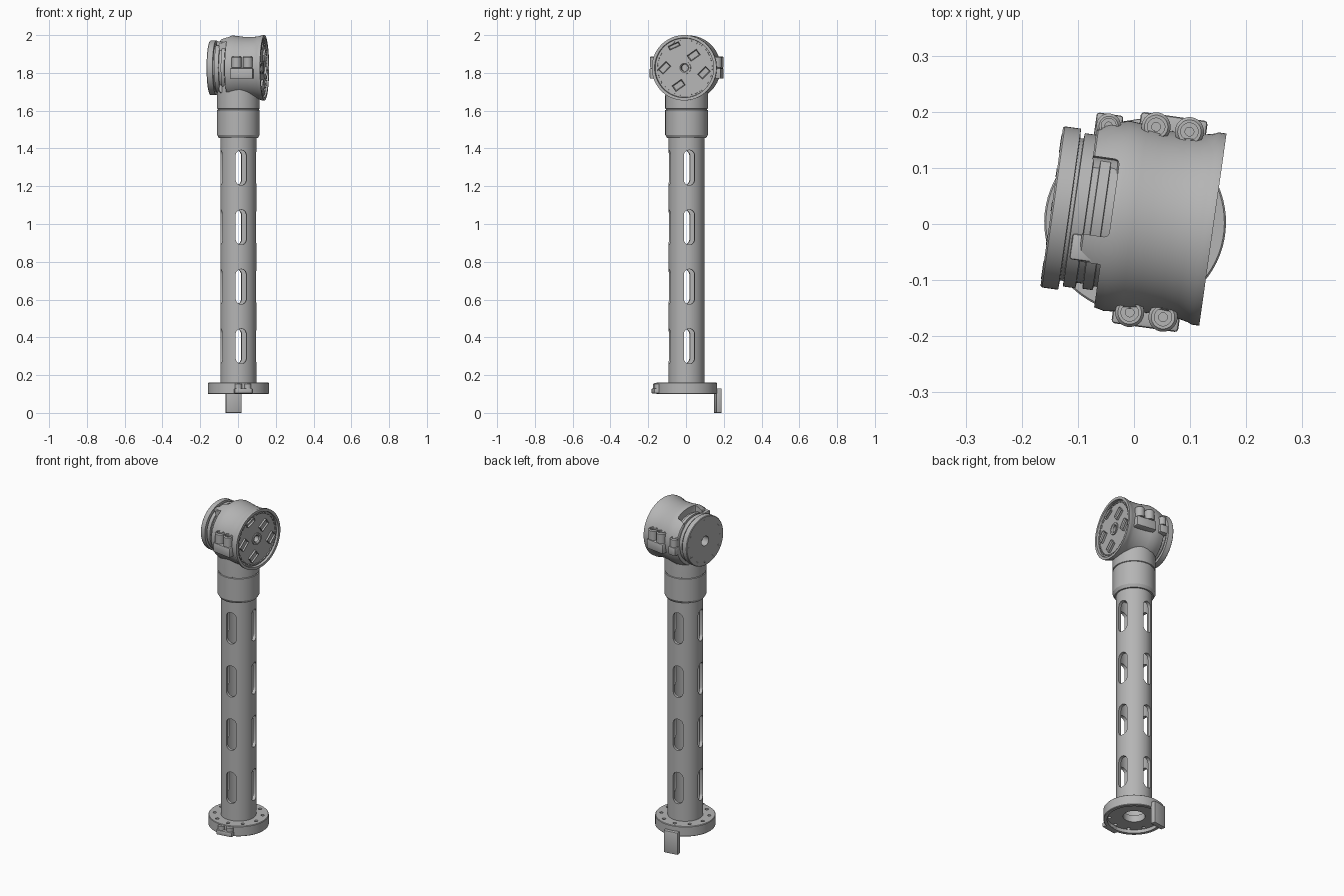
import bpy, bmesh
from math import pi, sin, cos, radians
from mathutils import Matrix, Vector

old = bpy.data.objects.get("Cube")
if old:
    bpy.data.objects.remove(old, do_unlink=True)

grey = bpy.data.materials.new("machined grey")
grey.use_nodes = True
grey.diffuse_color = (0.46, 0.46, 0.46, 1)
grey.node_tree.nodes["Principled BSDF"].inputs["Base Color"].default_value = (0.46, 0.46, 0.46, 1)
parts = []


def move(x, y, z):
    return Matrix.Translation((x, y, z))


def turn(deg, axis="Z"):
    return Matrix.Rotation(radians(deg), 4, axis)


def finish(name, bm, matrix):
    bmesh.ops.recalc_face_normals(bm, faces=bm.faces)
    mesh = bpy.data.meshes.new(name)
    bm.to_mesh(mesh)
    bm.free()
    mesh.transform(matrix)
    mesh.materials.append(grey)
    obj = bpy.data.objects.new(name, mesh)
    bpy.context.collection.objects.link(obj)
    parts.append(obj)
    return obj


def lathe(name, profile, matrix=Matrix(), steps=72):
    """Revolve (radius, height) points about z."""
    bm = bmesh.new()
    vs = [bm.verts.new((r, 0, h)) for r, h in profile]
    es = [bm.edges.new(pair) for pair in zip(vs, vs[1:])]
    bmesh.ops.spin(bm, geom=vs + es, cent=(0, 0, 0), axis=(0, 0, 1),
                   angle=2 * pi, steps=steps, use_duplicate=False)
    bmesh.ops.remove_doubles(bm, verts=bm.verts, dist=1e-5)
    return finish(name, bm, matrix)


def box(name, low, high, matrix=Matrix(), bevel=0.0, pocket=0.0):
    """Box between two corners, with optional bevel or a pocket in its +x face."""
    bm = bmesh.new()
    low, high = Vector(low), Vector(high)
    bmesh.ops.create_cube(bm, size=1, matrix=Matrix.Translation((low + high) / 2)
                          @ Matrix.Diagonal((*(high - low), 1)))
    if bevel:
        bmesh.ops.bevel(bm, geom=bm.edges[:], offset=bevel, segments=2,
                        affect="EDGES", profile=0.5)
    if pocket:
        face = max(bm.faces, key=lambda f: f.calc_center_median().x)
        bmesh.ops.inset_region(bm, faces=[face], thickness=pocket)
        bmesh.ops.translate(bm, verts=face.verts, vec=(-0.008, 0, 0))
    return finish(name, bm, matrix)


def slot(matrix, half_width, half_height, near, far):
    """Round-ended slot cutter running along x."""
    bm = bmesh.new()
    pts = []
    for i in range(24):
        a = 2 * pi * (i + 0.5) / 24
        end = half_height - half_width
        pts.append(bm.verts.new((near, half_width * cos(a),
                                 half_width * sin(a) + (end if sin(a) > 0 else -end))))
    face = bm.faces.new(pts)
    out = bmesh.ops.extrude_face_region(bm, geom=[face])["geom"]
    bmesh.ops.translate(bm, verts=[g for g in out if isinstance(g, bmesh.types.BMVert)],
                        vec=(far - near, 0, 0))
    return finish("cutter", bm, matrix)


def cut(target, cutters):
    """Subtract the cutters and remove them."""
    for c in cutters:
        c.hide_render = True
        mod = target.modifiers.new("cut", "BOOLEAN")
        mod.operation, mod.solver, mod.object = "DIFFERENCE", "EXACT", c
    bpy.context.view_layer.update()
    graph = bpy.context.evaluated_depsgraph_get()
    mesh = bpy.data.meshes.new_from_object(target.evaluated_get(graph))
    target.modifiers.clear()
    target.data = mesh
    for c in cutters:
        parts.remove(c)
        bpy.data.objects.remove(c, do_unlink=True)


def screw_boss(name, matrix, radius, height):
    """Round boss with a socket screw sunk in its top."""
    lathe(name, [(0, 0), (radius, 0), (radius, height - 0.006), (radius - 0.005, height),
                 (radius * 0.6, height), (radius * 0.6, height - 0.008),
                 (radius * 0.3, height - 0.008), (radius * 0.3, height - 0.016),
                 (0, height - 0.016)], matrix, 24)


# Column frame, slightly twisted against the grid
column = move(0.002, 0.003, 0) @ turn(9)

# Base flange with underside recess and bolt holes
flange = lathe("base_flange", [(0.058, 0.12), (0.142, 0.12), (0.142, 0.1), (0.159, 0.1),
                               (0.162, 0.103), (0.162, 0.157), (0.159, 0.16),
                               (0.058, 0.16), (0.058, 0.12)], column)
cut(flange, [slot(column @ turn(36 * i + 18) @ move(0.13, 0, 0) @ turn(90, "Y"),
                  0.0095, 0.0096, -0.2, 0.0) for i in range(10)])

# Base clamp lug and rear tab
box("base_lug", (-0.047, -0.18, 0.103), (0.047, -0.14, 0.13), column, 0.004)
for x in (-0.025, 0.025):
    screw_boss("base_lug_boss", column @ move(x, -0.156, 0.128), 0.019, 0.03)
box("rear_tab", (-0.042, 0.152, 0), (0.042, 0.181, 0.13), column, 0.003)

# Slotted tube: four rows of slots on four sides
tube = lathe("slotted_tube", [(0.077, 0.155), (0.095, 0.155), (0.095, 1.48),
                              (0.077, 1.48), (0.077, 0.155)], column)
cut(tube, [slot(column @ turn(90 * side) @ move(0, 0, 0.353 + 0.315 * row),
                0.029, 0.093, 0.05, 0.12) for side in range(4) for row in range(4)])

# Collar and neck, with a seam groove between them
lathe("neck_collar", [(0, 1.455), (0.103, 1.455), (0.113, 1.472), (0.113, 1.603),
                      (0.109, 1.605), (0.109, 1.609), (0.113, 1.611), (0.113, 1.67),
                      (0.112, 1.745), (0, 1.745)], column)

# Head frame: local x is the joint axis
head = move(0, 0.01, 1.827) @ turn(-8.1)
axis = head @ turn(90, "Y")

# Head shell with a mild waist and a recessed end face
shell = lathe("head_shell", [(0, -0.088), (0.15, -0.088), (0.155, -0.085), (0.164, -0.06),
                             (0.171, -0.03), (0.168, 0), (0.164, 0.03), (0.163, 0.07),
                             (0.165, 0.1), (0.17, 0.122), (0.173, 0.128), (0.173, 0.142),
                             (0.158, 0.142), (0.156, 0.128), (0.03, 0.128), (0.03, 0.09),
                             (0, 0.09)], axis)
cut(shell, [box("cutter", (-0.12, -0.04, 0.1), (-0.04, 0.1, 0.2), head, 0.008),
            box("cutter", (-0.12, -0.2, -0.2), (-0.048, -0.09, 0.2), head)])

# Rotating rings and end disc
lathe("output_disc", [(0, -0.105), (0.028, -0.105), (0.028, -0.148), (0.142, -0.148),
                      (0.145, -0.145), (0.145, -0.116), (0.128, -0.115), (0.128, -0.109),
                      (0.138, -0.108), (0.138, -0.086), (0.128, -0.085), (0.128, -0.074),
                      (0.137, -0.073), (0.137, -0.055), (0.13, -0.054), (0.13, 0),
                      (0, 0)], axis)
for i in range(12):
    lathe("disc_screw", [(0, -0.151), (0.004, -0.151), (0.004, -0.154), (0.008, -0.154),
                         (0.008, -0.14), (0, -0.14)],
          axis @ turn(30 * i) @ move(0.122, 0, 0.005), 12)

# Shell arm beside the window
box("shell_tab", (-0.104, -0.088, 0.118), (-0.06, -0.042, 0.138), head, 0.004)

# Clamp lugs with two screws on each side of the head
for s in (-1, 1):
    side = head @ turn(0 if s > 0 else 180)
    u = 0.046 * s
    box("clamp_lug", (u - 0.06, 0.14, -0.058), (u + 0.06, 0.19, -0.002), side, 0.006)
    for d in (-0.03, 0.03):
        screw_boss("clamp_boss", side @ move(u + d, 0.167, 0.001), 0.026, 0.06)
box("rear_small_lug", (-0.092, 0.13, -0.05), (-0.044, 0.178, -0.002), head, 0.005)
screw_boss("rear_small_boss", head @ move(-0.068, 0.157, 0), 0.022, 0.05)

# Pocketed contact blocks on the end face
for angle, radius, tilt in ((115, 0.128, 25), (53, 0.083, 35), (180, 0.106, 45),
                            (-14, 0.108, 45), (-108, 0.098, 35)):
    a = radians(angle)
    place = head @ move(0, radius * cos(a), radius * sin(a)) @ turn(tilt, "X")
    small = angle == 115
    box("contact_block", (0.12, -0.03, -0.011 if small else -0.018),
        (0.14, 0.03, 0.011 if small else 0.018), place, 0, 0.006)

# Ring of teeth and hub on the end face
for i in range(30):
    box("face_tooth", (0.12, -0.009, 0.143), (0.135, 0.009, 0.149), head @ turn(12 * i, "X"))
lathe("face_hub", [(0.018, 0.1), (0.034, 0.1), (0.034, 0.134), (0.024, 0.134),
                   (0.018, 0.128), (0.018, 0.1)], axis, 36)

# Smooth round surfaces, keep edges crisp
bpy.ops.object.select_all(action="DESELECT")
for obj in parts:
    obj.select_set(True)
bpy.context.view_layer.objects.active = parts[0]
bpy.ops.object.shade_smooth_by_angle(angle=radians(30))
